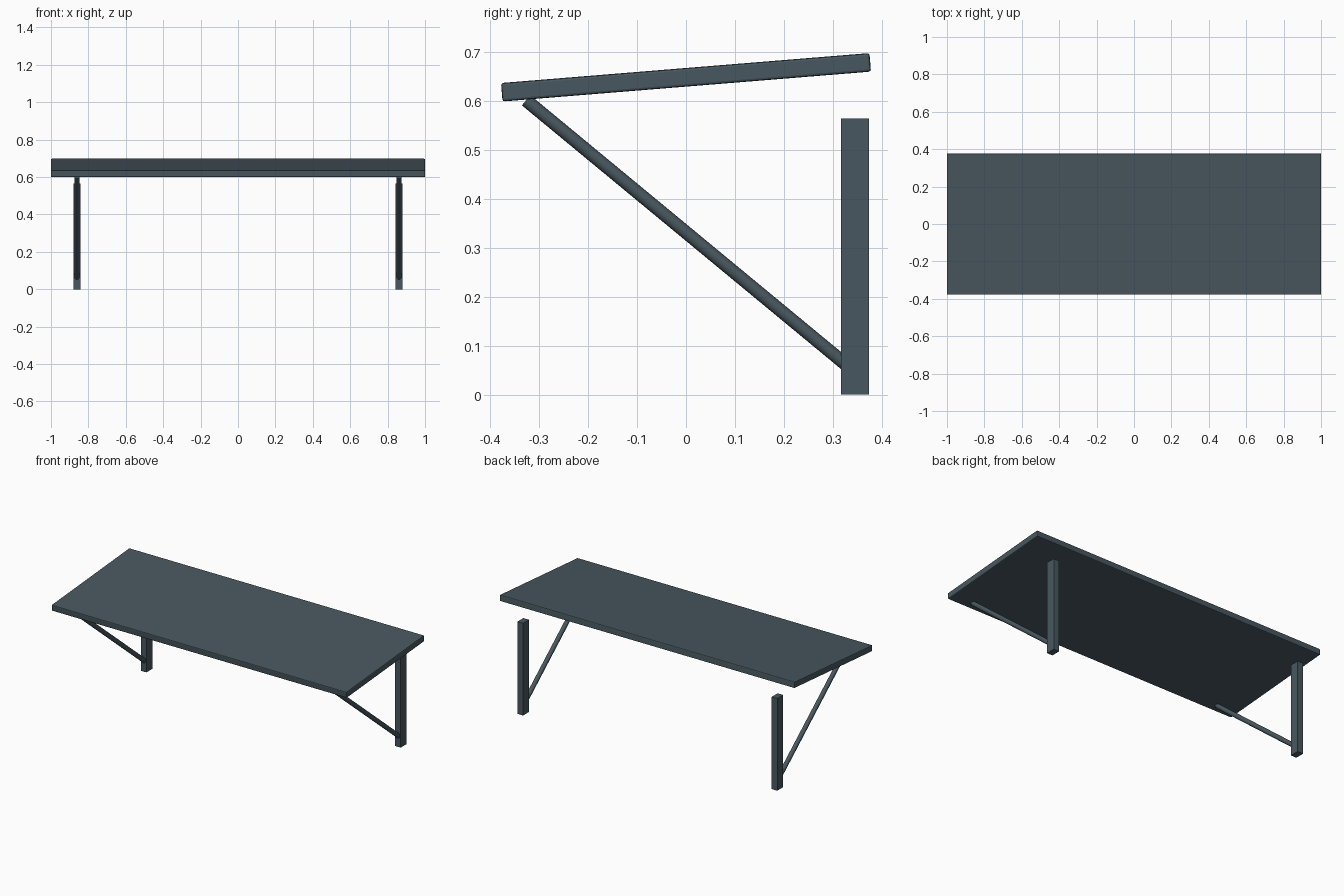
import bpy
from math import atan2
from mathutils import Vector

cube = bpy.data.objects.get("Cube")
if cube:
    bpy.data.objects.remove(cube, do_unlink=True)

slate = bpy.data.materials.new("slate_grey")
slate.use_nodes = True
colour = (0.065, 0.097, 0.115, 1)
slate.diffuse_color = colour
slate.node_tree.nodes["Principled BSDF"].inputs["Base Color"].default_value = colour


def box(name, centre, size):
    bpy.ops.mesh.primitive_cube_add(size=1, location=centre)
    ob = bpy.context.object
    ob.name = name
    ob.scale = size
    bpy.ops.object.transform_apply(location=False, rotation=False, scale=True)
    ob.data.materials.append(slate)
    return ob


def rod(name, start, end, radius):
    start, end = Vector(start), Vector(end)
    axis = end - start
    bpy.ops.mesh.primitive_cylinder_add(
        vertices=20, radius=radius, depth=axis.length, location=(start + end) / 2,
        rotation=axis.to_track_quat("Z", "Y").to_euler())
    ob = bpy.context.object
    ob.name = name
    ob.data.materials.append(slate)
    bpy.ops.object.shade_smooth_by_angle()
    return ob


# Sloping canopy panel with softened edges
panel = box("canopy_panel", (0, 0, 0.649), (2, 0.756, 0.038))
panel.rotation_euler.x = atan2(0.061, 0.752)
bevel = panel.modifiers.new("edge_chamfer", "BEVEL")
bevel.width = 0.005
bevel.segments = 2

# Wall post and diagonal brace on each side
for side, sign in (("left", 1), ("right", -1)):
    x = sign * 0.8615
    box(side + "_post", (x, 0.3455, 0.2825), (0.038, 0.057, 0.565))
    rod(side + "_brace", (x, 0.335, 0.055), (x, -0.327, 0.602), 0.0135)
